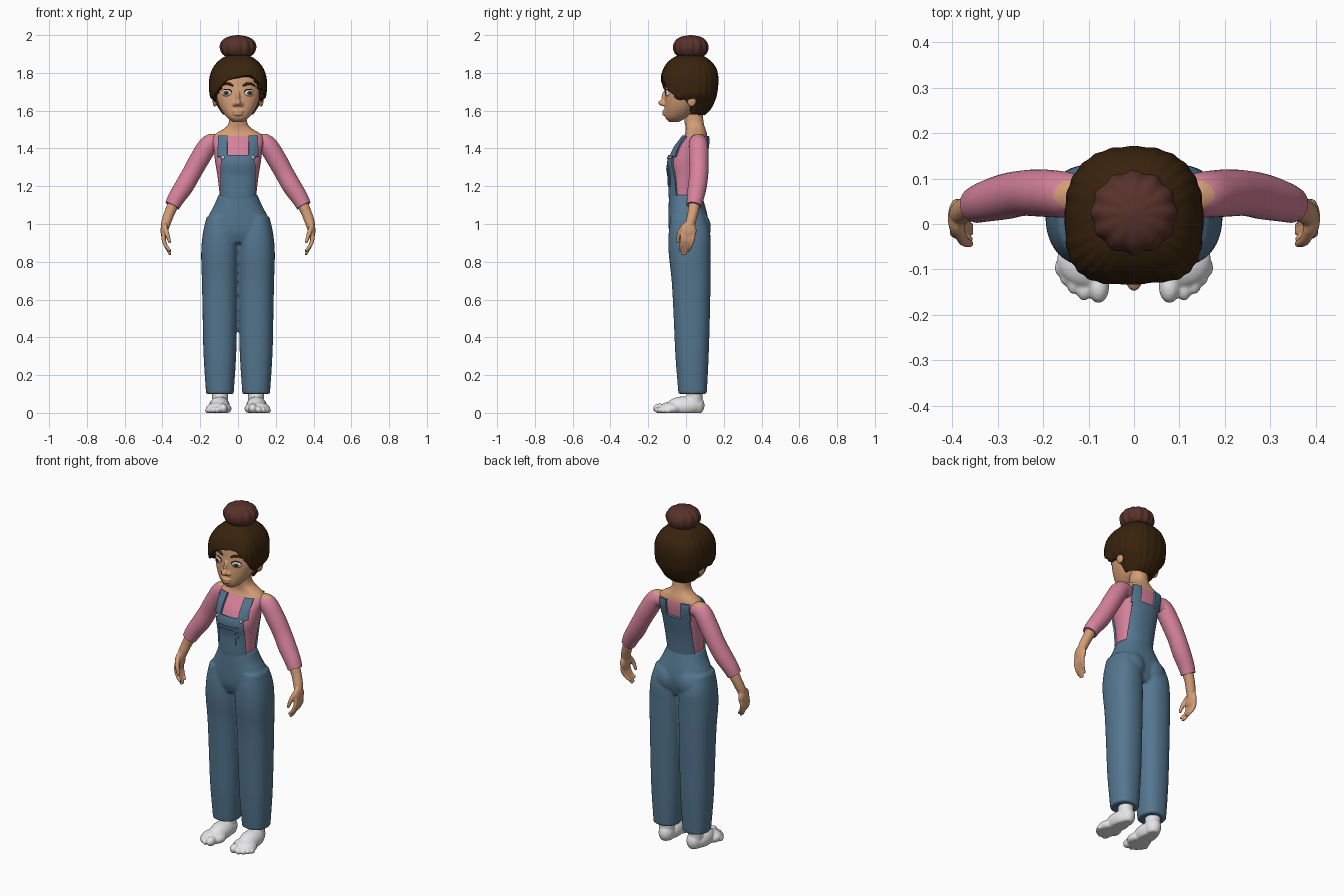
import bpy, bmesh
from math import sin, cos, pi, radians, copysign, hypot
from mathutils import Matrix, Vector

if "Cube" in bpy.data.objects:
    bpy.data.objects.remove(bpy.data.objects["Cube"], do_unlink=True)


def material(name, *srgb):
    lin = [((c / 255 + 0.055) / 1.055) ** 2.4 for c in srgb] + [1]
    m = bpy.data.materials.new(name)
    m.use_nodes = True
    m.diffuse_color = lin
    m.node_tree.nodes["Principled BSDF"].inputs["Base Color"].default_value = lin
    return m


SKIN = material("skin", 212, 158, 118)
HAIR = material("dark brown hair", 56, 35, 13)
BUN = material("reddish brown bun", 88, 50, 42)
PINK = material("pink shirt", 214, 130, 156)
DENIM = material("blue denim", 84, 118, 143)
WHITE = material("white", 230, 230, 232)
IRIS = material("brown iris", 92, 72, 58)
BLACK = material("black pupil", 18, 14, 12)


def finish(bm, name, mats, mirror=False, voxel=0, recalc=True, solid=0, offset=-1, smooth=3):
    """Turn a bmesh into a smooth object with the usual modifiers."""
    if recalc:
        bmesh.ops.recalc_face_normals(bm, faces=bm.faces)
    for f in bm.faces:
        f.smooth = True
    me = bpy.data.meshes.new(name)
    bm.to_mesh(me)
    bm.free()
    for m in mats:
        me.materials.append(m)
    ob = bpy.data.objects.new(name, me)
    bpy.context.collection.objects.link(ob)
    if voxel:
        r = ob.modifiers.new("blend", "REMESH")
        r.mode, r.voxel_size, r.use_smooth_shade = "VOXEL", voxel, True
        s = ob.modifiers.new("soften", "SMOOTH")
        s.factor, s.iterations = 0.5, smooth
    if solid:
        s = ob.modifiers.new("thickness", "SOLIDIFY")
        s.thickness, s.offset = solid, offset
    if mirror:
        ob.modifiers.new("mirror", "MIRROR").use_mirror_merge = False
    if not voxel:
        ob.modifiers.new("crisp edges", "EDGE_SPLIT").split_angle = radians(50)
    return ob


def section(secs, z):
    """Smoothly interpolate (half width, front y, back y) at a height."""
    z = min(max(z, secs[0][0]), secs[-1][0])
    last = len(secs) - 1
    i = max(k for k in range(last) if secs[k][0] <= z)
    h = secs[i + 1][0] - secs[i][0]
    u = (z - secs[i][0]) / h

    def slope(k, c):
        a, b = secs[max(k - 1, 0)], secs[min(k + 1, last)]
        return (b[c] - a[c]) / (b[0] - a[0]) * h
    return [(2*u**3 - 3*u**2 + 1) * secs[i][c] + (u**3 - 2*u**2 + u) * slope(i, c)
            + (3*u**2 - 2*u**3) * secs[i + 1][c] + (u**3 - u**2) * slope(i + 1, c)
            for c in (1, 2, 3)]


def surface_y(secs, x, z, side, n=2.3):
    rx, yf, yb = section(secs, z)
    q = min(abs(x) / rx, 0.99)
    return (yf + yb) / 2 + side * (yb - yf) / 2 * (1 - q**n) ** (1 / n)


def loft(bm, secs, cx=0, cols=48, rows=32, n_front=2.3, n_back=2.3, edge=None, lobes=0, amp=0):
    """Stack rounded rings; edge(t) gives an uneven open lower border."""
    grid = []
    for j in range(rows + 1):
        u = (1 - cos(pi * j / rows)) / 2
        ring = []
        for i in range(cols):
            t = 2 * pi * i / cols
            lo = edge(t) if edge else secs[0][0]
            z = lo + (secs[-1][0] - lo) * u
            rx, yf, yb = section(secs, z)
            s, c, k = sin(t), cos(t), 1 + amp * cos(lobes * t)
            e = 2 / (n_front if c > 0 else n_back)
            x = cx + k * rx * copysign(abs(s) ** e, s)
            y = (yf + yb) / 2 - k * (yb - yf) / 2 * copysign(abs(c) ** e, c)
            ring.append(bm.verts.new((x, y, z)))
        grid.append(ring)
    for a, b in zip(grid, grid[1:]):
        for i in range(cols):
            k = (i + 1) % cols
            bm.faces.new((a[i], a[k], b[k], b[i]))
    bm.faces.new(grid[-1])
    if not edge:
        bm.faces.new(grid[0][::-1])


def tube(bm, pts, sides=20, steps=5):
    """Sweep circles along a smooth path of (x, y, z, radius)."""
    p = [Vector(v) for v in pts]
    p = [2 * p[0] - p[1]] + p + [2 * p[-1] - p[-2]]
    path = []
    for a, b, c, d in zip(p, p[1:], p[2:], p[3:]):
        for k in range(steps):
            u = k / steps
            path.append(0.5 * (2*b + (c - a)*u + (2*a - 5*b + 4*c - d)*u*u + (3*b - a - 3*c + d)*u**3))
    path.append(p[-2])
    rings = []
    for i, v in enumerate(path):
        t = (path[min(i + 1, len(path) - 1)] - path[max(i - 1, 0)]).to_3d().normalized()
        a = t.cross(Vector((0, 1, 0))).normalized()
        b = a.cross(t)
        rings.append([bm.verts.new(v.to_3d() + v.w * (a * cos(2*pi*k/sides) + b * sin(2*pi*k/sides)))
                      for k in range(sides)])
    for a, b in zip(rings, rings[1:]):
        for i in range(sides):
            k = (i + 1) % sides
            bm.faces.new((a[i], a[k], b[k], b[i]))
    bm.faces.new(rings[0][::-1])
    bm.faces.new(rings[-1])


def ball(bm, centre, radii):
    m = Matrix.Translation(centre) @ Matrix.Diagonal((*radii, 1))
    return bmesh.ops.create_uvsphere(bm, u_segments=24, v_segments=16, radius=1, matrix=m)["verts"]


def bare_above(bm, height):
    """Cut along the neckline and give the faces above it the second colour."""
    bmesh.ops.bisect_plane(bm, geom=bm.verts[:] + bm.edges[:] + bm.faces[:],
                           plane_co=(0, 0, height), plane_no=(0, 0, 1))
    for f in bm.faces:
        f.material_index = int(f.calc_center_median().z > height)


# Torso and neck: shirt below the neckline, bare shoulders above
TORSO = [(1.10, .098, -.075, .075), (1.15, .097, -.08, .075), (1.25, .108, -.08, .085),
         (1.33, .121, -.088, .10), (1.40, .13, -.06, .112), (1.44, .138, -.03, .115),
         (1.47, .128, -.008, .112), (1.49, .10, -.002, .108), (1.51, .066, -.002, .10),
         (1.54, .048, -.008, .093), (1.62, .045, -.012, .085)]
bm = bmesh.new()
loft(bm, TORSO, rows=48)
bare_above(bm, 1.465)
finish(bm, "torso", [PINK, SKIN])

# Sleeves
bm = bmesh.new()
tube(bm, [(.10, .065, 1.43, .04), (.15, .065, 1.424, .05), (.20, .068, 1.35, .052),
          (.245, .068, 1.27, .05), (.285, .06, 1.20, .05), (.325, .05, 1.14, .045),
          (.348, .042, 1.097, .04)], 28)
bare_above(bm, 1.465)
finish(bm, "sleeves", [PINK, SKIN], mirror=True)

# Forearms and hands
bm = bmesh.new()
tube(bm, [(.335, .046, 1.12, .032), (.362, .037, 1.06, .028), (.38, .025, 1.01, .026), (.388, .018, .97, .02)])
ball(bm, (.39, .013, .965), (.02, .043, .05))
for base, tip, low in ((-.017, -.034, .858), (.002, -.02, .838), (.021, -.005, .836), (.039, .012, .855)):
    tube(bm, [(.393, base, .955, .011), (.394, base - .003, .92, .0115),
              (.382, (base + tip) / 2, .885, .010), (.358, tip, low, .007)], 12)
tube(bm, [(.388, -.01, .99, .013), (.376, -.036, .95, .012), (.360, -.044, .90, .008)], 12)
finish(bm, "hands", [SKIN], mirror=True, voxel=.0045, smooth=2)

# Trousers
LEG = [(.10, .073, -.04, .11), (.3, .086, -.056, .12), (.5, .091, -.065, .126), (.7, .095, -.076, .13),
       (.85, .099, -.092, .13), (.95, .09, -.092, .128), (1.04, .07, -.08, .10)]
HIPS = [(.90, .11, -.07, .10), (.95, .15, -.088, .115), (1.0, .168, -.093, .12), (1.05, .152, -.093, .113),
        (1.10, .126, -.092, .10), (1.155, .103, -.09, .084)]
bm = bmesh.new()
loft(bm, HIPS)
for s in (-1, 1):
    loft(bm, LEG, cx=s * .096)
    ball(bm, (s * .068, .078, .98), (.07, .054, .08))
finish(bm, "trousers", [DENIM], voxel=.008, smooth=4)


# Denim panels that follow the torso surface
def plate(name, side, x0, x1, z0, z1, lift, thick=.012, mirror=False):
    bm = bmesh.new()
    bmesh.ops.create_grid(bm, x_segments=16, y_segments=16, size=.5)
    for v in bm.verts:
        x, z = x0 + (x1 - x0) * (v.co.x + .5), z0 + (z1 - z0) * (v.co.y + .5)
        v.co = (x, surface_y(TORSO, x, z, side) + side * lift, z)
    finish(bm, name, [DENIM], mirror=mirror, recalc=False, solid=thick, offset=0)


plate("bib", -1, -.088, .088, 1.12, 1.36, .006)
plate("bib_hem", -1, -.089, .089, 1.343, 1.364, .010)
plate("bib_pocket", -1, -.06, .06, 1.195, 1.312, .012, .008)
plate("bib_pocket_face", -1, -.048, .048, 1.207, 1.295, .015, .008)
plate("back_panel", 1, -.088, .088, 1.12, 1.375, .006)
plate("front_straps", -1, .056, .104, 1.355, 1.465, .008, mirror=True)
plate("back_straps", 1, .047, .096, 1.365, 1.465, .006, mirror=True)

bm = bmesh.new()
ball(bm, (.078, surface_y(TORSO, .078, 1.352, -1) - .017, 1.352), (.008, .006, .008))
finish(bm, "strap_buttons", [WHITE], mirror=True)

# Feet with toes
bm = bmesh.new()
tube(bm, [(.095, .045, .03, .04), (.095, .045, .08, .042), (.095, .045, .13, .042)])
ball(bm, (.092, .048, .04), (.043, .05, .055))
ball(bm, (.098, -.01, .035), (.055, .095, .052))
ball(bm, (.102, -.08, .022), (.068, .062, .036))
for x, y, r in ((.078, -.138, .026), (.110, -.144, .018), (.133, -.131, .017), (.150, -.115, .015), (.162, -.096, .014)):
    ball(bm, (x, y, r * .9), (r * .9, r * 1.4, r))
for v in bm.verts:
    v.co.z = max(v.co.z, 0)
finish(bm, "feet", [WHITE], mirror=True, voxel=.005, smooth=2)

# Head with nose, lips and ears
HEAD = [(1.54, .025, -.09, -.04), (1.56, .054, -.108, .0), (1.59, .08, -.113, .04), (1.63, .102, -.113, .07),
        (1.68, .118, -.111, .10), (1.72, .122, -.108, .13), (1.78, .118, -.1, .14), (1.84, .085, -.07, .11),
        (1.87, .04, -.03, .06)]
bm = bmesh.new()
loft(bm, HEAD)
ball(bm, (0, -.122, 1.641), (.018, .026, .016))
ball(bm, (0, -.110, 1.67), (.012, .02, .036))
ball(bm, (0, -.112, 1.597), (.031, .014, .008))
ball(bm, (0, -.111, 1.582), (.026, .015, .009))
for s in (-1, 1):
    ball(bm, (s * .017, -.115, 1.634), (.012, .015, .011))
    ball(bm, (s * .122, .03, 1.66), (.014, .026, .04))
finish(bm, "head", [SKIN], voxel=.005, smooth=2)

# Eyes: iris and pupil are rings of faces round the forward pole
bm = bmesh.new()
bmesh.ops.create_uvsphere(bm, u_segments=28, v_segments=28, radius=1, matrix=Matrix.Rotation(pi / 2, 4, "X"))
for f in bm.faces:
    c = f.calc_center_median()
    d = hypot(c.x, c.z)
    f.material_index = 0 if c.y > 0 or d > .5 else 1 if d > .24 else 2
bmesh.ops.transform(bm, verts=bm.verts, matrix=Matrix.Translation((.057, -.09, 1.694))
                    @ Matrix.Rotation(radians(18), 4, "Z") @ Matrix.Diagonal((.029, .021, .021, 1)))
finish(bm, "eyes", [WHITE, IRIS, BLACK], mirror=True)


def face_line(name, pts, lift):
    bm = bmesh.new()
    tube(bm, [(x, surface_y(HEAD, x, z, -1) - lift, z, r) for x, z, r in pts], 10)
    finish(bm, name, [HAIR], mirror=True)


face_line("eyelashes", [(.058 + .026 * cos(a), 1.694 + .019 * sin(a), .0028)
                        for a in [radians(d) for d in range(10, 171, 20)]], .003)
face_line("eyebrows", [(.026, 1.731, .004), (.045, 1.741, .007), (.068, 1.743, .006), (.092, 1.729, .003)], .001)

# Hair cap with a swept fringe, open over the face
CAP = [(1.57, .075, -.08, .09), (1.60, .095, -.1, .125), (1.65, .125, -.122, .152), (1.68, .147, -.13, .162),
       (1.73, .152, -.134, .169), (1.78, .149, -.132, .17), (1.83, .13, -.115, .157), (1.87, .095, -.082, .122),
       (1.895, .05, -.035, .08), (1.902, .012, .01, .035)]
HAIRLINE = [(-180, 1.575), (-96, 1.58), (-88, 1.655), (-60, 1.672), (-40, 1.70), (-15, 1.755), (5, 1.785),
            (18, 1.785), (38, 1.745), (62, 1.69), (88, 1.655), (96, 1.58), (181, 1.575)]


def hairline(t):
    d = (t * 180 / pi + 180) % 360 - 180
    for (a, za), (b, zb) in zip(HAIRLINE, HAIRLINE[1:]):
        if d <= b:
            return za + (zb - za) * (d - a) / (b - a)


bm = bmesh.new()
loft(bm, CAP, cols=144, rows=28, n_front=3.2, n_back=2.4, edge=hairline, lobes=24, amp=.008)
finish(bm, "hair", [HAIR], recalc=False, solid=.03)

# Side locks in front of the ears
bm = bmesh.new()
ball(bm, (.128, -.03, 1.685), (.022, .035, .028))
finish(bm, "side_locks", [HAIR], mirror=True)

# Gathered top bun
KNOT = [(1.88, .05, -.025, .075), (1.90, .08, -.055, .105), (1.94, .094, -.066, .116), (1.975, .078, -.05, .10),
        (1.993, .045, -.02, .07), (2.0, .008, .017, .033)]
bm = bmesh.new()
loft(bm, KNOT, cols=120, rows=24, n_front=2, n_back=2, lobes=12, amp=.035)
finish(bm, "hair_bun", [BUN])
